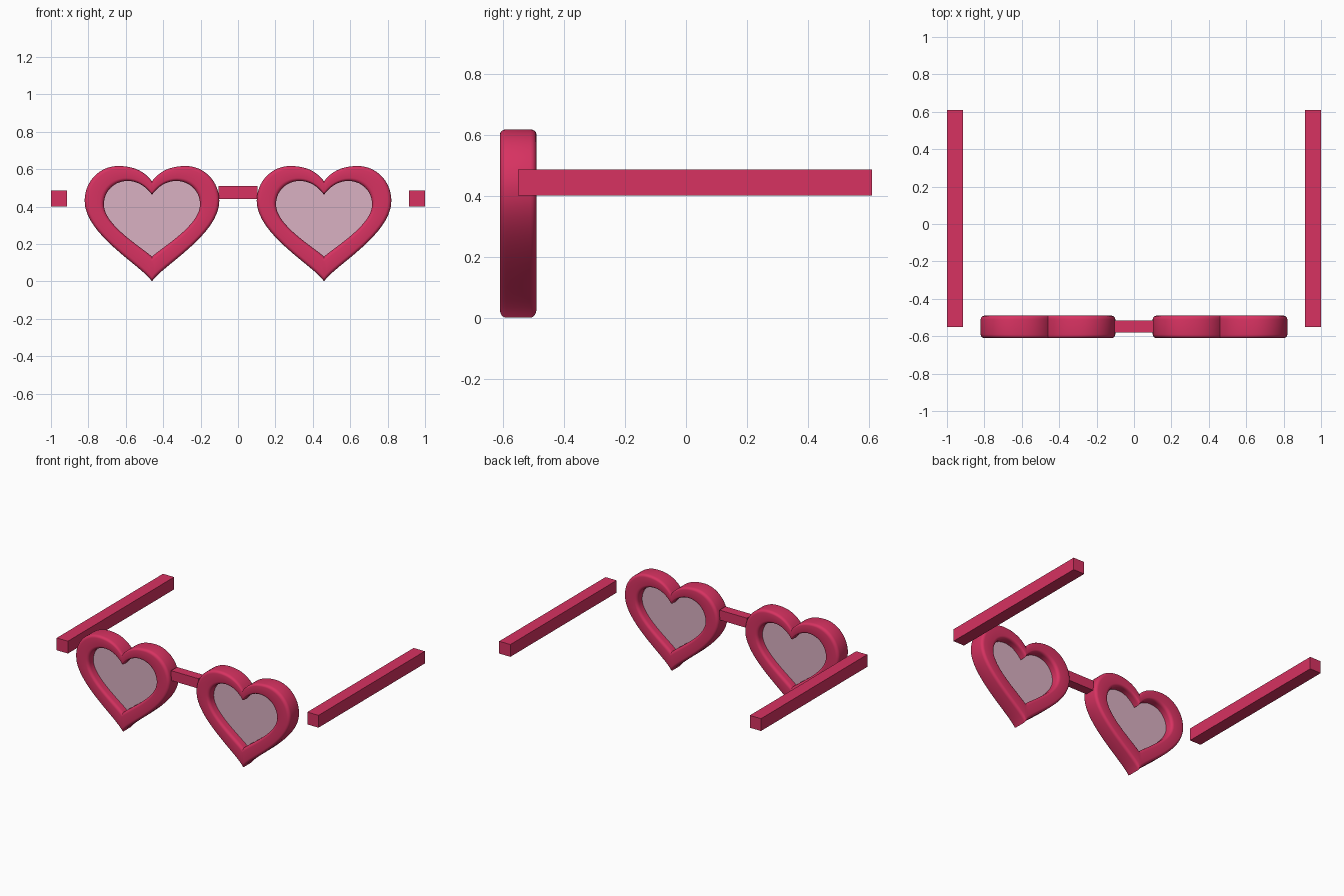
import bpy, bmesh, math
from mathutils import Vector
from mathutils.geometry import interpolate_bezier

cube = bpy.data.objects.get("Cube")
if cube:
    bpy.data.objects.remove(cube, do_unlink=True)


def material(name, rgb):
    mat = bpy.data.materials.new(name)
    mat.use_nodes = True
    mat.diffuse_color = (*rgb, 1)
    mat.node_tree.nodes["Principled BSDF"].inputs["Base Color"].default_value = (*rgb, 1)
    return mat


pink = material("raspberry pink", (0.68, 0.032, 0.12))
rose = material("pale rose lens", (0.70, 0.44, 0.54))


def finish(bm, name, mat, smooth=False):
    bmesh.ops.recalc_face_normals(bm, faces=bm.faces)
    mesh = bpy.data.meshes.new(name)
    bm.to_mesh(mesh)
    bm.free()
    mesh.materials.append(mat)
    obj = bpy.data.objects.new(name, mesh)
    bpy.context.collection.objects.link(obj)
    if smooth:
        bpy.ops.object.select_all(action="DESELECT")
        obj.select_set(True)
        bpy.context.view_layer.objects.active = obj
        bpy.ops.object.shade_smooth_by_angle(angle=math.radians(35))
    return obj


def box(name, low, high):
    low, high = Vector(low), Vector(high)
    bm = bmesh.new()
    bmesh.ops.create_cube(bm, size=1)
    bmesh.ops.scale(bm, vec=high - low, verts=bm.verts)
    bmesh.ops.translate(bm, vec=(low + high) / 2, verts=bm.verts)
    return finish(bm, name, pink)


def heart(controls, steps=16):
    """Closed heart outline from three chained Bezier spans, mirrored."""
    pts = [Vector((x, 0, z)) for x, z in controls]
    half = []
    for i in range(0, 9, 3):
        half += interpolate_bezier(*pts[i:i + 4], steps + 1)[:-1]
    half.append(pts[-1])
    return half + [Vector((-p.x, 0, p.z)) for p in half[-2:0:-1]]


# Half outlines: notch, lobe top, widest point, tip
outer = heart([(0, .535), (.04, .59), (.10, .617), (.18, .617), (.28, .617),
               (.36, .535), (.36, .43), (.36, .25), (.05, .08), (0, 0)])
inner = heart([(0, .463), (.03, .505), (.075, .537), (.13, .537), (.20, .537),
               (.257, .485), (.257, .41), (.257, .30), (.05, .18), (0, .132)])

# Rounded rectangular section: (fraction across rim, depth)
section = []
for quadrant, (cx, cy) in enumerate([(.8, .04), (.2, .04), (.2, -.04), (.8, -.04)]):
    for k in range(5):
        a = math.pi / 2 * (quadrant + k / 4)
        section.append((cx + .2 * math.cos(a), cy + .02 * math.sin(a)))

CENTRE, DEPTH = 0.46, -0.55


def heart_frame(name, cx):
    bm = bmesh.new()
    rings = []
    for o, i in zip(outer, inner):
        rings.append([bm.verts.new(o.lerp(i, t) + Vector((cx, DEPTH + y, 0)))
                      for t, y in section])
    n = len(section)
    for r, ring in enumerate(rings):
        prev = rings[r - 1]
        for k in range(n):
            bm.faces.new((prev[k], prev[(k + 1) % n], ring[(k + 1) % n], ring[k]))
    return finish(bm, name, pink, smooth=True)


def heart_lens(name, cx):
    bm = bmesh.new()
    edge = [i.lerp(o, .08) + Vector((cx, DEPTH - .005, 0)) for o, i in zip(outer, inner)]
    face = bm.faces.new([bm.verts.new(p) for p in edge])
    back = bmesh.ops.extrude_face_region(bm, geom=[face])["geom"]
    bmesh.ops.translate(bm, vec=(0, .01, 0),
                        verts=[v for v in back if isinstance(v, bmesh.types.BMVert)])
    return finish(bm, name, rose)


# Rims, lenses and temple arms on each side
for side, s in (("left", 1), ("right", -1)):
    heart_frame(side + "_rim", s * CENTRE)
    heart_lens(side + "_lens", s * CENTRE)
    x0, x1 = sorted((s * .915, s * 1.0))
    box(side + "_temple_arm", (x0, -.55, .40), (x1, .61, .485))

# Bridge between the rims
box("bridge", (-.105, -.58, .442), (.105, -.515, .51))
